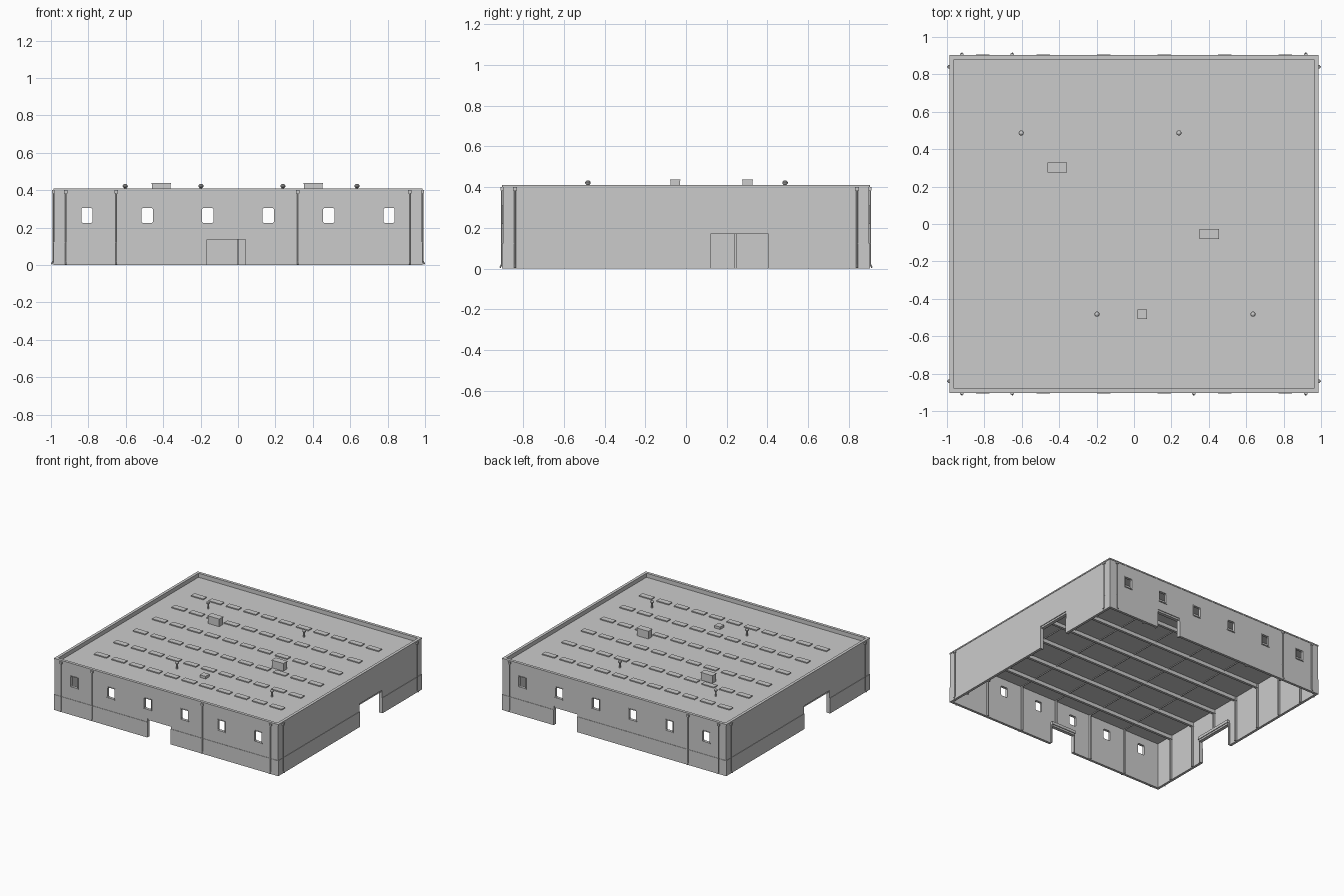
import bpy, bmesh, math
from mathutils import Matrix, Vector

if "Cube" in bpy.data.objects:
    bpy.data.objects.remove(bpy.data.objects["Cube"])

grey = bpy.data.materials.new("concrete grey")
grey.diffuse_color = (0.6, 0.6, 0.6, 1)
grey.use_nodes = True
grey.node_tree.nodes["Principled BSDF"].inputs["Base Color"].default_value = grey.diffuse_color

HX, HY, T = 0.983, 0.9, 0.017      # wall half sizes and thickness
TOP, ROOF, CEIL = 0.41, 0.376, 0.366
WIN_X = [-0.808 + 0.3232 * i for i in range(6)]
COL_X = [0.3232 * i for i in range(-2, 3)]
BEAM_Y = [0.243 * i for i in range(-3, 4)]


def finish(name, bm):
    bmesh.ops.recalc_face_normals(bm, faces=bm.faces)
    me = bpy.data.meshes.new(name)
    bm.to_mesh(me)
    bm.free()
    me.materials.append(grey)
    ob = bpy.data.objects.new(name, me)
    bpy.context.collection.objects.link(ob)
    return ob


def add_box(bm, x0, x1, y0, y1, z0, z1):
    m = Matrix.Translation(((x0 + x1) / 2, (y0 + y1) / 2, (z0 + z1) / 2))
    m = m @ Matrix.Diagonal((abs(x1 - x0), abs(y1 - y0), abs(z1 - z0), 1))
    bmesh.ops.create_cube(bm, size=1, matrix=m)


def boxes(name, items):
    bm = bmesh.new()
    for b in items:
        add_box(bm, *b)
    return finish(name, bm)


def ring(name, hx, hy, t, z0, z1):
    """Rectangular tube with wall thickness t."""
    bm = bmesh.new()
    loops = []
    for a, b, z in ((hx, hy, z0), (hx, hy, z1), (hx - t, hy - t, z1), (hx - t, hy - t, z0)):
        loops.append([bm.verts.new((sx * a, sy * b, z))
                      for sx, sy in ((-1, -1), (1, -1), (1, 1), (-1, 1))])
    for i in range(4):
        p, q = loops[i], loops[(i + 1) % 4]
        for k in range(4):
            n = (k + 1) % 4
            bm.faces.new((p[k], p[n], q[n], q[k]))
    return finish(name, bm)


def add_cyl(bm, p, q, r, n=10):
    p, q = Vector(p), Vector(q)
    d = q - p
    m = Matrix.Translation((p + q) / 2) @ d.to_track_quat('Z', 'Y').to_matrix().to_4x4()
    bmesh.ops.create_cone(bm, cap_ends=True, segments=n, radius1=r, radius2=r,
                          depth=d.length, matrix=m)


# Gate openings: wall side (axis, sign), start, end, height
GATES = [('y', -1, -0.165, 0.04, 0.15), ('y', 1, 0.325, 0.53, 0.15),
         ('x', 1, 0.12, 0.405, 0.183), ('x', -1, -0.40, -0.08, 0.183)]


def wall_box(axis, s, a, b, d0, d1, z0, z1):
    """Box along a wall; d0 and d1 are distances inward from its outer face."""
    if axis == 'y':
        return (a, b, s * (HY - d0), s * (HY - d1), z0, z1)
    return (s * (HX - d0), s * (HX - d1), a, b, z0, z1)


# Cutters for gates and windows
gate_cutter = boxes("gate_cutter", [wall_box(ax, s, a, b, -0.05, 0.05, -0.1, h)
                                    for ax, s, a, b, h in GATES])
bm = bmesh.new()
W, Z0, Z1, C = 0.030, 0.225, 0.305, 0.006
for x in WIN_X:
    pts = []
    for sx, z, order in ((-1, Z0, 0), (1, Z0, 1), (1, Z1, 0), (-1, Z1, 1)):
        inz = C if z == Z0 else -C
        pair = [(x + sx * W, z + inz), (x + sx * (W - C), z)]
        pts += pair[::-1] if order else pair
    f = bm.faces.new([bm.verts.new((px, -1.1, pz)) for px, pz in pts])
    ext = bmesh.ops.extrude_face_region(bm, geom=[f])["geom"]
    bmesh.ops.translate(bm, vec=(0, 2.2, 0),
                        verts=[v for v in ext if isinstance(v, bmesh.types.BMVert)])
window_cutter = finish("window_cutter", bm)
for c in (gate_cutter, window_cutter):
    c.hide_render = True
    c.hide_viewport = True
    c.display_type = 'WIRE'


def cut(ob, cutter):
    m = ob.modifiers.new("openings", 'BOOLEAN')
    m.operation, m.solver, m.object = 'DIFFERENCE', 'EXACT', cutter


# Outer shell
walls = ring("walls", HX, HY, T, 0, TOP - 0.008)
cut(walls, gate_cutter)
cut(walls, window_cutter)
plinth = ring("plinth", HX + 0.003, HY + 0.003, 0.006, 0, 0.122)
cut(plinth, gate_cutter)
ring("parapet_coping", HX + 0.003, HY + 0.003, T + 0.006, TOP - 0.010, TOP)
boxes("roof_slab", [(-HX + 0.01, HX - 0.01, -HY + 0.01, HY - 0.01, CEIL, ROOF)])

# Window frames and sills on both long walls
frames, sills = [], []
for s in (-1, 1):
    for x in WIN_X:
        for k in (-1, 1):
            frames.append(wall_box('y', s, x + k * W, x + k * (W + 0.005), -0.003, 0.004, Z0, Z1))
        frames.append(wall_box('y', s, x - W - 0.005, x + W + 0.005, -0.003, 0.004, Z1, Z1 + 0.005))
        sills.append(wall_box('y', s, x - W - 0.006, x + W + 0.006, -0.006, 0.006, Z0 - 0.006, Z0))
boxes("window_frames", frames)
boxes("window_sills", sills)

# Gate heads, jambs and roller boxes
heads, jambs = [], []
for ax, s, a, b, h in GATES:
    heads.append(wall_box(ax, s, a, b, 0.006, T + 0.016, h - 0.014, h))
    heads.append(wall_box(ax, s, a - 0.006, b + 0.006, T, T + 0.022, h, h + 0.022))
    for e, k in ((a, -1), (b, 1)):
        jambs.append(wall_box(ax, s, e, e + k * 0.008, T - 0.002, T + 0.010, 0, h))
boxes("gate_heads", heads)
boxes("gate_jambs", jambs)

# Inner columns, roof beams and purlins
cols = []
for s in (-1, 1):
    blocked = [g for g in GATES if g[1] == s]
    for ax, places in (('y', COL_X), ('x', BEAM_Y)):
        for p in places:
            hit = [g for g in blocked if g[0] == ax and g[2] - 0.01 < p < g[3] + 0.01]
            z = hit[0][4] + 0.022 if hit else 0
            cols.append(wall_box(ax, s, p - 0.006, p + 0.006, T - 0.002, T + 0.014, z, CEIL))
boxes("inner_columns", cols)
beams = []
L = HX - T
for y in BEAM_Y:
    beams.append((-L, L, y - 0.003, y + 0.003, CEIL - 0.03, CEIL + 0.002))
    beams.append((-L, L, y - 0.010, y + 0.010, CEIL - 0.034, CEIL - 0.029))
boxes("roof_beams", beams)
boxes("ceiling_purlins", [(x - 0.003, x + 0.003, -HY + T, HY - T, CEIL - 0.006, CEIL + 0.002)
                          for x in COL_X])

# Rows of flat rooflights
boxes("rooflights", [(x - 0.054, x + 0.054, y - 0.022, y + 0.022, ROOF - 0.002, ROOF + 0.008)
                     for y in (-0.6075, -0.3645, -0.1215, 0.1215, 0.3645, 0.6075)
                     for x in [-0.77 + 0.154 * i for i in range(11)]])

# Roof equipment
units = []
for x, y in ((-0.41, 0.302), (0.402, -0.053)):
    units.append((x - 0.05, x + 0.05, y - 0.024, y + 0.024, ROOF - 0.002, 0.432))
    units.append((x - 0.052, x + 0.052, y - 0.026, y + 0.026, 0.432, 0.438))
boxes("ventilation_units", units)
boxes("roof_hatch", [(0.02, 0.07, -0.507, -0.457, ROOF - 0.002, 0.396)])
bm = bmesh.new()
for x, y in ((-0.603, 0.487), (0.24, 0.487), (-0.198, -0.482), (0.636, -0.482)):
    add_cyl(bm, (x, y, ROOF - 0.002), (x, y, 0.416), 0.007)
    cap = Matrix.Translation((x, y, 0.422)) @ Matrix.Diagonal((1, 1, 0.8, 1))
    bmesh.ops.create_uvsphere(bm, u_segments=12, v_segments=6, radius=0.014, matrix=cap)
finish("vent_pipes", bm)

# Downpipes with hopper and outlet kick
bm = bmesh.new()
spots = [('y', -1, p) for p in (-0.92, -0.65, 0.32, 0.918)]
spots += [('y', 1, p) for p in (-0.92, -0.65, 0.918)]
spots += [('x', s, p) for s in (-1, 1) for p in (-0.84, 0.84)]
for ax, s, p in spots:
    def at(out, z):
        return (p, s * (HY + out), z) if ax == 'y' else (s * (HX + out), p, z)
    add_cyl(bm, at(0.006, 0.018), at(0.006, 0.39), 0.004, 8)
    add_cyl(bm, at(0.006, 0.020), at(0.014, 0.004), 0.004, 8)
    add_box(bm, *wall_box(ax, s, p - 0.009, p + 0.009, -0.012, 0.001, 0.383, 0.4))
    add_box(bm, *wall_box(ax, s, p - 0.006, p + 0.006, -0.007, 0.001, 0.12, 0.124))
finish("downpipes", bm)

for name in ("vent_pipes", "downpipes"):
    bpy.ops.object.select_all(action='DESELECT')
    ob = bpy.data.objects[name]
    ob.select_set(True)
    bpy.context.view_layer.objects.active = ob
    bpy.ops.object.shade_smooth_by_angle()
